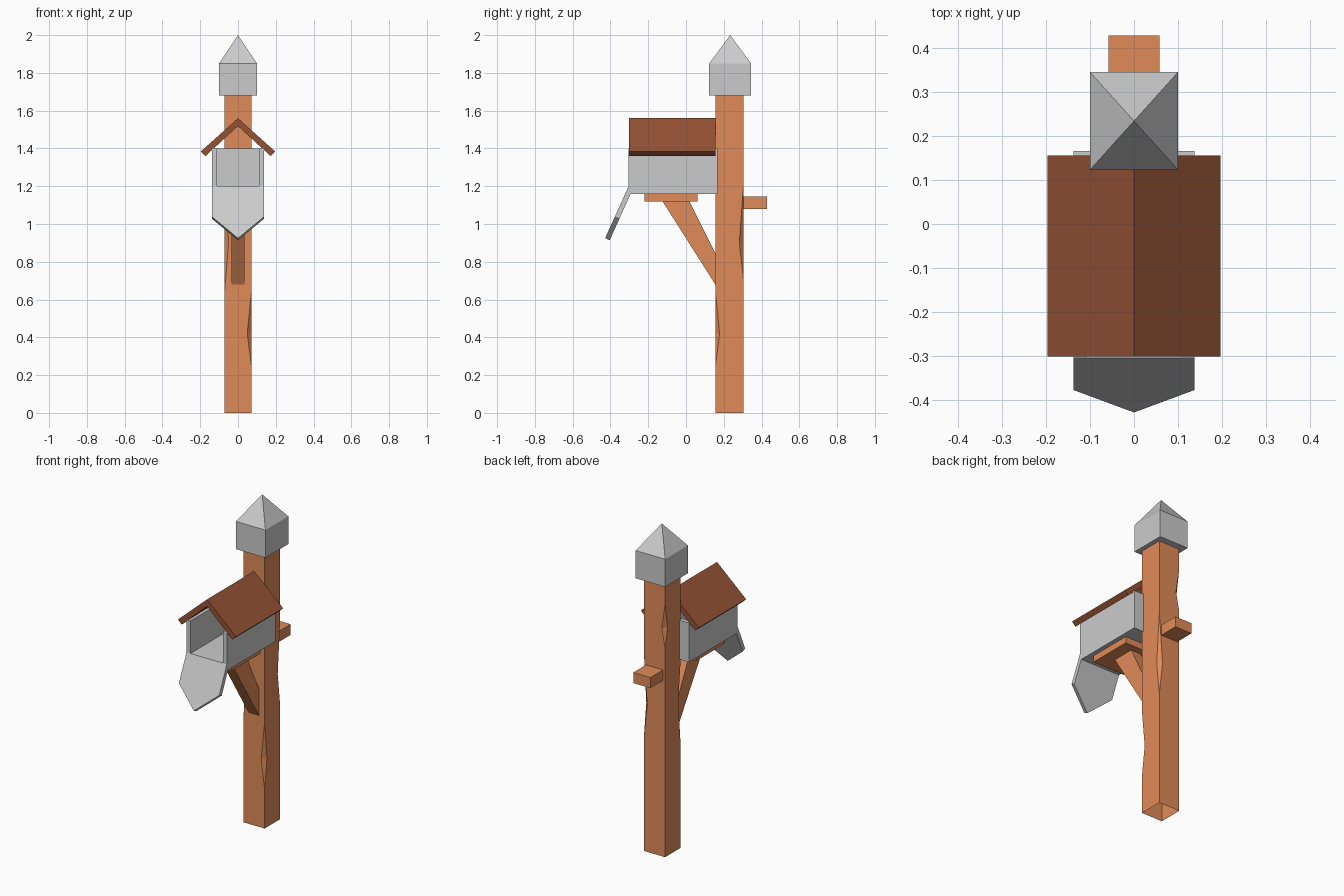
import bpy
from mathutils import Vector

if "Cube" in bpy.data.objects:
    bpy.data.objects.remove(bpy.data.objects["Cube"])


def material(name, color):
    m = bpy.data.materials.new(name)
    m.diffuse_color = (*color, 1)
    m.use_nodes = True
    m.node_tree.nodes["Principled BSDF"].inputs["Base Color"].default_value = m.diffuse_color
    return m


WOOD = material("wood", (0.75, 0.26, 0.10))
ROOF = material("roof_brown", (0.30, 0.085, 0.035))


def mesh_object(name, verts, faces, mat=None):
    me = bpy.data.meshes.new(name)
    me.from_pydata([tuple(v) for v in verts], [], faces)
    me.update()
    ob = bpy.data.objects.new(name, me)
    bpy.context.collection.objects.link(ob)
    if mat:
        me.materials.append(mat)
    return ob


def prism(name, profile, offset, mat=None):
    """Extrude a closed 3D outline along an offset (outline winds clockwise seen along the offset's tip)."""
    n = len(profile)
    a = [Vector(p) for p in profile]
    off = Vector(offset)
    normal = sum((a[i].cross(a[(i + 1) % n]) for i in range(n)), Vector())
    if normal.dot(off) > 0:
        a.reverse()
    verts = a + [p + off for p in a]
    faces = [list(range(n)), list(range(2 * n - 1, n - 1, -1))]
    faces += [[(i + 1) % n, i, n + i, n + (i + 1) % n] for i in range(n)]
    return mesh_object(name, verts, faces, mat)


def box(name, x, y, z, mat=None):
    base = [(x[0], y[0], z[0]), (x[1], y[0], z[0]), (x[1], y[1], z[0]), (x[0], y[1], z[0])]
    return prism(name, base, (0, 0, z[1] - z[0]), mat)


# Post: open-bottomed square beam with one chipped notch on each corner
HEIGHT = 1.70
corners = [(-0.072, 0.155), (0.072, 0.155), (0.072, 0.305), (-0.072, 0.305)]
chips = [(0.63, 0.91, 1.15), (0.24, 0.42, 0.65), (0.70, 0.90, 1.22), (1.28, 1.40, 1.55)]
verts, faces = [], []
for i, (c, (lo, mid, hi)) in enumerate(zip(corners, chips)):
    p = Vector(c)
    before = p + (Vector(corners[i - 1]) - p).normalized() * 0.023
    after = p + (Vector(corners[(i + 1) % 4]) - p).normalized() * 0.023
    verts += [(*p, 0), (*p, lo), (*before, mid), (*after, mid), (*p, hi), (*p, HEIGHT)]
for i in range(4):
    a, b = 6 * i, 6 * ((i + 1) % 4)
    faces.append([a, b, b + 1, b + 2, b + 4, b + 5, a + 5, a + 4, a + 3, a + 1])
    faces += [[a + 1, a + 3, a + 2], [a + 2, a + 3, a + 4]]
faces.append([5, 11, 17, 23])
mesh_object("post", verts, faces, WOOD)

# Post cap: block with a pyramid top
base = [(-0.1, 0.123), (0.1, 0.123), (0.1, 0.345), (-0.1, 0.345)]
verts = [(*p, 1.68) for p in base] + [(*p, 1.85) for p in base] + [(0, 0.234, 2.0)]
faces = [[3, 2, 1, 0]]
for i in range(4):
    j = (i + 1) % 4
    faces += [[i, j, j + 4, i + 4], [i + 4, j + 4, 8]]
mesh_object("post_cap", verts, faces)

# Wooden supports
box("back_peg", (-0.058, 0.058), (0.30, 0.428), (1.08, 1.145), WOOD)
box("shelf", (-0.11, 0.11), (-0.22, 0.06), (1.12, 1.16), WOOD)
brace = [(-0.124, 1.12), (0.018, 1.12), (0.155, 0.845), (0.155, 0.68)]
prism("brace", [(-0.035, y, z) for y, z in brace], (0.07, 0, 0), WOOD)

# House: U-shaped section, closed at the back, open at the front
section = [(-0.137, 1.4), (-0.137, 1.16), (0.137, 1.16), (0.137, 1.4),
           (0.11, 1.4), (0.11, 1.2), (-0.11, 1.2), (-0.11, 1.4)]
prism("house_walls", [(x, -0.304, z) for x, z in section], (0, 0.47, 0))
box("house_back", (-0.11, 0.11), (0.139, 0.166), (1.2, 1.4))

# Lantern-style flap hanging open below the front
top, tip = Vector((0, -0.304, 1.2)), Vector((0, -0.428, 0.925))
side = top.lerp(tip, 0.59)
w = Vector((0.137, 0, 0))
prism("front_flap", [top - w, side - w, tip, side + w, top + w], (0, 0.024, -0.011))

# Gable roof
gable = [(-0.197, 1.384), (0, 1.56), (0.197, 1.384), (0.172, 1.36), (0, 1.518), (-0.172, 1.36)]
prism("roof", [(x, -0.301, z) for x, z in gable], (0, 0.457, 0), ROOF)
